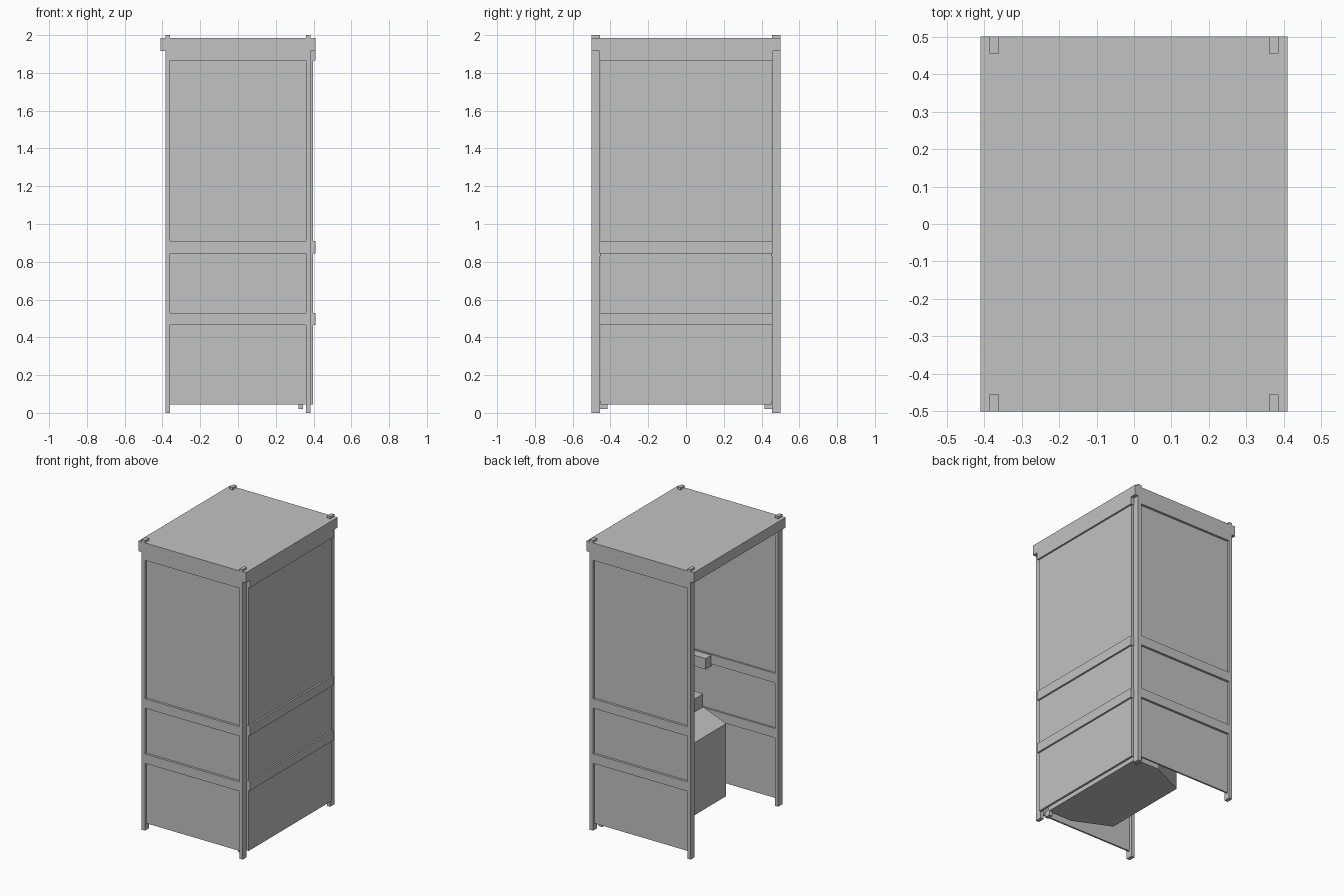
import bpy, bmesh

cube = bpy.data.objects.get("Cube")
if cube:
    bpy.data.objects.remove(cube, do_unlink=True)

grey = bpy.data.materials.new("light_grey")
grey.use_nodes = True
colour = (0.54, 0.54, 0.54, 1)
grey.diffuse_color = colour
grey.node_tree.nodes["Principled BSDF"].inputs["Base Color"].default_value = colour


def prism(name, outline, z0, z1):
    """Extrude a plan outline from z0 up to z1."""
    bm = bmesh.new()
    base = bm.faces.new([bm.verts.new((x, y, z0)) for x, y in outline])
    top = bmesh.ops.extrude_face_region(bm, geom=[base])
    verts = [v for v in top["geom"] if isinstance(v, bmesh.types.BMVert)]
    bmesh.ops.translate(bm, verts=verts, vec=(0, 0, z1 - z0))
    bmesh.ops.recalc_face_normals(bm, faces=bm.faces[:])
    mesh = bpy.data.meshes.new(name)
    bm.to_mesh(mesh)
    bm.free()
    mesh.materials.append(grey)
    obj = bpy.data.objects.new(name, mesh)
    bpy.context.collection.objects.link(obj)
    return obj


def box(name, x0, x1, y0, y1, z0, z1):
    return prism(name, [(x0, y0), (x1, y0), (x1, y1), (x0, y1)], z0, z1)


FLOOR, EAVES = 0.045, 1.915
RAILS = {"lower": (0.465, 0.53), "middle": (0.845, 0.91), "upper": (1.865, EAVES)}

# Roof slab
box("roof", -0.41, 0.41, -0.5, 0.5, EAVES, 1.985)

# Front and back walls, with corner posts, rails, grab bars and feet
for end, s in (("front", -1), ("back", 1)):
    def across(near, far):
        return sorted((s * near, s * far))

    for side, t in (("right", -1), ("left", 1)):
        x0, x1 = sorted((t * 0.36, t * 0.385))
        box(f"{end}_{side}_post", x0, x1, *across(0.455, 0.5), 0, 2)
    box(f"{end}_panel", -0.362, 0.362, *across(0.472, 0.484), FLOOR, EAVES)
    for level, (z0, z1) in RAILS.items():
        box(f"{end}_{level}_rail", -0.36, 0.36, *across(0.46, 0.5), z0, z1)
    box(f"{end}_grab_bar", 0.13, 0.38, *across(0.40, 0.465), 0.83, 0.905)
    box(f"{end}_foot", 0.32, 0.345, *across(0.415, 0.458), 0.02, 0.06)

# Closed side wall
box("side_panel", 0.382, 0.398, -0.452, 0.452, FLOOR, EAVES)
for level, (z0, z1) in RAILS.items():
    box(f"side_{level}_rail", 0.375, 0.41, -0.457, 0.457, z0, z1)

# Tapered bench and the raised block behind it
half = [(-0.09, 0.31), (0.16, 0.425), (0.345, 0.425)]
prism("bench", half + [(x, -y) for x, y in reversed(half)], 0.05, 0.55)
box("bench_back", 0.17, 0.383, -0.43, 0.43, 0.55, 0.64)
